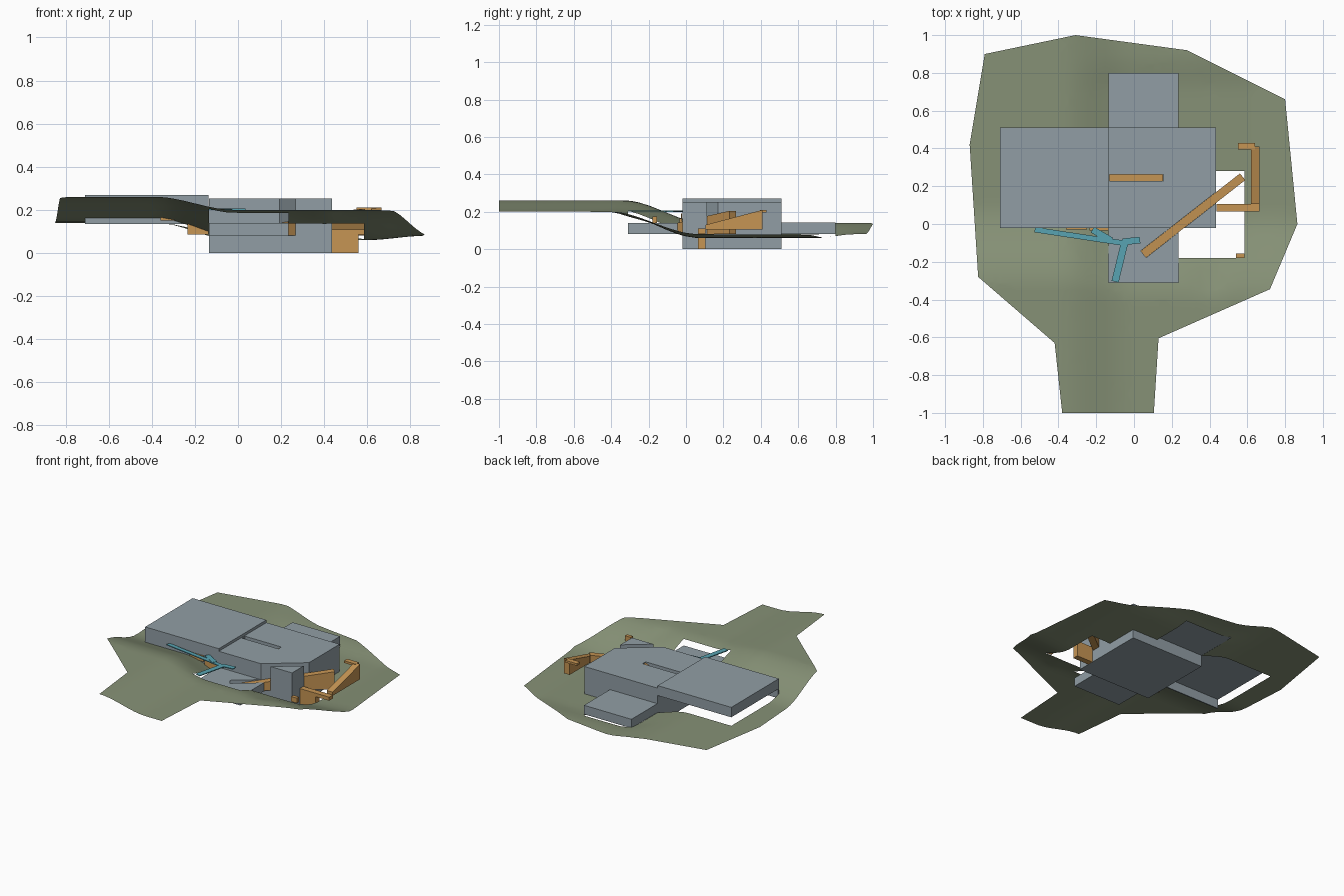
import bpy, bmesh, math
from mathutils import Vector

if "Cube" in bpy.data.objects:
    bpy.data.objects.remove(bpy.data.objects["Cube"])


def material(name, rgb):
    m = bpy.data.materials.new(name)
    lin = [((c / 255 + 0.055) / 1.055) ** 2.4 for c in rgb]
    m.diffuse_color = (*lin, 1)
    m.use_nodes = True
    m.node_tree.nodes["Principled BSDF"].inputs["Base Color"].default_value = m.diffuse_color
    return m


GREEN = material("grass_green", (134, 145, 118))
GREY = material("building_grey", (145, 158, 165))
ORANGE = material("ramp_orange", (198, 149, 84))
TEAL = material("path_teal", (88, 164, 178))


def make(name, bm, mat):
    bmesh.ops.recalc_face_normals(bm, faces=bm.faces)
    me = bpy.data.meshes.new(name)
    bm.to_mesh(me)
    bm.free()
    me.materials.append(mat)
    ob = bpy.data.objects.new(name, me)
    bpy.context.collection.objects.link(ob)
    return ob


def ramp(name, p, q, width, z0, za, zb, mat):
    """Straight wall from p to q whose top runs from height za to zb."""
    p, q = Vector(p), Vector(q)
    d = (q - p).normalized()
    n = Vector((-d.y, d.x)) * width / 2
    bm = bmesh.new()
    plan = [(p - n, za), (q - n, zb), (q + n, zb), (p + n, za)]
    low = [bm.verts.new((v.x, v.y, z0)) for v, _ in plan]
    top = [bm.verts.new((v.x, v.y, z)) for v, z in plan]
    bm.faces.new(low)
    bm.faces.new(top)
    for i in range(4):
        j = (i + 1) % 4
        bm.faces.new((low[i], low[j], top[j], top[i]))
    return make(name, bm, mat)


def box(name, x0, x1, y0, y1, z0, z1, mat=GREY):
    y = (y0 + y1) / 2
    return ramp(name, (x0, y), (x1, y), y1 - y0, z0, z1, z1, mat)


def cut(target, cutter):
    m = target.modifiers.new("slot", "BOOLEAN")
    m.operation, m.solver, m.object = "DIFFERENCE", "EXACT", cutter
    bpy.context.view_layer.objects.active = target
    bpy.ops.object.modifier_apply(modifier=m.name)
    bpy.data.objects.remove(cutter)


def ease(a, b, t):
    t = min(max((t - a) / (b - a), 0), 1)
    return t * t * (3 - 2 * t)


def ground_height(x, y):
    f = ease(-0.38, -0.02, x)
    start, end = -0.33 - 0.07 * f, 0.10 - 0.03 * f
    g = ease(start, end, y)
    z = 0.26 - 0.06 * f - (0.12 + 0.02 * f) * g
    z += 0.02 * g * f * max(ease(0.6, 0.87, x), ease(0.7, 0.9, y))
    return z - 0.012 * math.exp(-((x - 0.4) ** 2 + (y + 0.3) ** 2) / 0.006)


# Ground sheet: outline sliced into a grid, openings removed, then draped
OUTLINE = [(-0.79, 0.90), (-0.31, 1.0), (0.28, 0.92), (0.80, 0.66), (0.865, 0.0),
           (0.72, -0.345), (0.13, -0.605), (0.105, -1), (-0.38, -1),
           (-0.42, -0.63), (-0.825, -0.28), (-0.87, 0.42)]
HOLES = [(-0.71, -0.135, -0.02, 0.51), (-0.135, 0.235, -0.31, 0.80),
         (0.235, 0.585, -0.18, 0.28), (0.235, 0.435, 0.28, 0.51)]
bm = bmesh.new()
bm.faces.new([bm.verts.new((x, y, 0)) for x, y in OUTLINE])
bmesh.ops.triangulate(bm, faces=bm.faces[:])
for axis in (0, 1):
    lines = {round(-1 + 0.05 * i, 3) for i in range(1, 40)}
    edges = {v for h in HOLES for v in h[axis * 2:axis * 2 + 2]}
    lines = {v for v in lines if all(abs(v - e) > 0.012 for e in edges)} | edges
    for v in sorted(lines):
        co, no = Vector((0, 0, 0)), Vector((0, 0, 0))
        co[axis], no[axis] = v, 1
        bmesh.ops.bisect_plane(bm, geom=bm.verts[:] + bm.edges[:] + bm.faces[:],
                               dist=1e-5, plane_co=co, plane_no=no)
gone = []
for f in bm.faces:
    c = f.calc_center_median()
    if any(a < c.x < b and e < c.y < d for a, b, e, d in HOLES):
        gone.append(f)
bmesh.ops.delete(bm, geom=gone, context="FACES")
for v in bm.verts:
    v.co.z = ground_height(v.co.x, v.co.y)
bmesh.ops.triangulate(bm, faces=bm.faces[:])
ground = make("ground_sheet", bm, GREEN)
if sum(p.normal.z for p in ground.data.polygons) < 0:
    ground.data.flip_normals()
for p in ground.data.polygons:
    p.use_smooth = True

# Building volumes
main = box("main_block", -0.135, 0.435, -0.02, 0.51, 0, 0.252)
terrace = box("front_terrace", -0.135, 0.235, -0.31, -0.021, 0.08, 0.14)
box("back_terrace", -0.135, 0.235, 0.511, 0.80, 0.08, 0.143)
box("left_wing", -0.71, -0.136, -0.02, 0.51, 0.20, 0.27)
box("wing_front_wall", -0.71, -0.136, -0.02, -0.012, 0.135, 0.20)

# Slots in the roof and terrace
A, B = (0.05, -0.16), (0.575, 0.25)
for target in (main, terrace):
    cut(target, ramp("diagonal_cutter", A, B, 0.046, 0.10, 0.4, 0.4, GREY))
cut(main, box("roof_cutter", -0.13, 0.155, 0.228, 0.262, 0.11, 0.4))

# Orange ramps and walls
ramp("diagonal_ramp", A, B, 0.045, 0.082, 0.11, 0.205, ORANGE)
ramp("roof_stair", (-0.13, 0.245), (0.154, 0.245), 0.033, 0.105, 0.12, 0.245, ORANGE)
box("basement_wall", 0.436, 0.56, 0.065, 0.105, 0, 0.085, ORANGE)
box("lower_landing", 0.436, 0.665, 0.065, 0.105, 0.085, 0.11, ORANGE)
ramp("side_ramp", (0.642, 0.105), (0.642, 0.41), 0.045, 0.105, 0.13, 0.21, ORANGE)
box("upper_landing", 0.55, 0.64, 0.395, 0.43, 0.195, 0.21, ORANGE)
box("corner_post", 0.54, 0.585, -0.18, -0.155, 0.14, 0.175, ORANGE)
box("wing_panel", -0.235, -0.136, -0.035, -0.021, 0.085, 0.165, ORANGE)
box("wing_sill", -0.36, -0.25, -0.028, -0.021, 0.15, 0.19, ORANGE)

# Teal footpath and its branches
PATHS = [((-0.525, -0.03), (-0.03, -0.105), 0.028), ((-0.06, -0.095), (0.032, -0.085), 0.035),
         ((-0.05, -0.10), (-0.10, -0.305), 0.038), ((-0.22, -0.03), (-0.12, -0.088), 0.035)]
for i, (p, q, w) in enumerate(PATHS):
    z = 0.205 + 0.0006 * i
    ramp("footpath_%d" % (i + 1), p, q, w, z - 0.006, z, z, TEAL)
